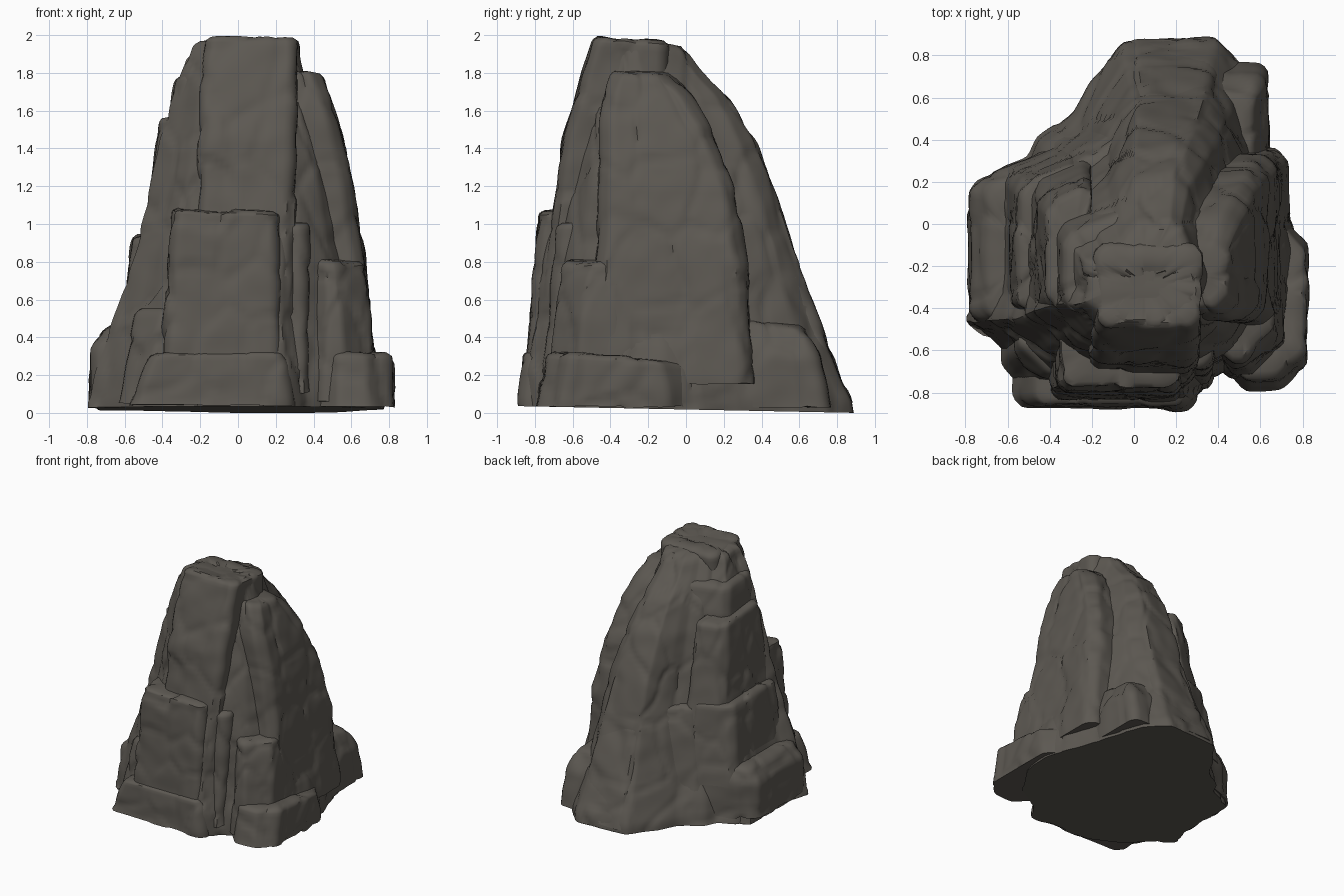
import bpy, bmesh, math
from mathutils import Vector, noise

cube = bpy.data.objects.get("Cube")
if cube:
    bpy.data.objects.remove(cube, do_unlink=True)

STEP = 0.03

# One stone colour
stone = bpy.data.materials.new("dark_stone")
stone.use_nodes = True
COLOUR = (0.108, 0.098, 0.084, 1)
stone.diffuse_color = COLOUR
bsdf = stone.node_tree.nodes["Principled BSDF"]
bsdf.inputs["Base Color"].default_value = COLOUR
bsdf.inputs["Roughness"].default_value = 0.9


def weather(p):
    """Offset along the normal: tall fractured blocks, cracks and soft bumps."""
    q = Vector((p.x * 3.6, p.y * 3.6, p.z * 2.4)) + noise.noise_vector(p * 3) * 0.25
    dist, cells = noise.voronoi(q)
    chunk = noise.noise(cells[0] * 7.3) * 0.018
    crack = max(0, 1 - (dist[1] - dist[0]) / 0.15) * 0.01
    return chunk - crack + noise.noise(p * 3) * 0.01 + noise.noise(p * 8) * 0.008


def loft(name, sections, tilt=(0, 0)):
    """Skin matching polygons [(z, points)], cap, slope the top, weather it."""
    widest = sections[0][1]
    counts = [max(1, math.ceil((widest[i] - widest[i - 1]).length / STEP))
              for i in range(len(widest))]

    def dense(poly):
        return [poly[i - 1].lerp(poly[i], j / k)
                for i, k in enumerate(counts) for j in range(k)]

    rings = []
    for (za, a), (zb, b) in zip(sections, sections[1:]):
        a, b = dense(a), dense(b)
        n = max(1, math.ceil((zb - za) / STEP))
        for i in range(n):
            t = i / n
            rings.append([u.lerp(v, t).to_3d() + Vector((0, 0, za + (zb - za) * t))
                          for u, v in zip(a, b)])
    base, (z, last) = sections[0][0], sections[-1]
    rim = dense(last)
    mid = sum(rim, Vector((0, 0))) / len(rim)
    for scale, drop in ((1, 0.02), (0.92, 0), (0.7, 0), (0.45, 0), (0.2, 0)):
        rings.append([mid.lerp(v, scale).to_3d() + Vector((0, 0, z - drop))
                      for v in rim])

    bm = bmesh.new()
    grid = [[bm.verts.new(p) for p in ring] for ring in rings]
    for low, high in zip(grid, grid[1:]):
        for i in range(len(low)):
            bm.faces.new((low[i - 1], low[i], high[i], high[i - 1]))
    bm.faces.new(grid[-1])
    bm.faces.new(grid[0][::-1])
    for v in bm.verts:
        share = ((v.co.z - base) / (z - base)) ** 4
        v.co.z -= share * Vector(tilt).dot(v.co.xy - mid)
    for _ in range(2):
        bmesh.ops.smooth_vert(bm, verts=bm.verts, factor=0.5, use_axis_x=True,
                              use_axis_y=True, use_axis_z=True)
    bmesh.ops.recalc_face_normals(bm, faces=bm.faces)
    bm.normal_update()
    moves = [v.normal * weather(v.co) for v in bm.verts]
    for v, move in zip(bm.verts, moves):
        v.co += move
        # The underside rises slightly towards the front
        v.co.z = min(2, max(0.018 - 0.02 * v.co.y, v.co.z))
    mesh = bpy.data.meshes.new(name)
    bm.to_mesh(mesh)
    bm.free()
    mesh.materials.append(stone)
    ob = bpy.data.objects.new(name, mesh)
    bpy.context.collection.objects.link(ob)
    bpy.ops.object.select_all(action="DESELECT")
    ob.select_set(True)
    bpy.context.view_layer.objects.active = ob
    bpy.ops.object.shade_smooth_by_angle(angle=math.radians(40))


def block(x0, x1, y0, y1, flare, cut):
    """Rectangle with chipped corners that can widen towards +x."""
    corners = ((x0 + cut, y0), (x1 - cut, y0), (x1, y0 + cut), (x1, y1 - cut),
               (x1 - cut, y1), (x0 + cut, y1), (x0, y1 - cut), (x0, y0 + cut))
    return [Vector((x, y + flare * (x - x0) * (1 if y > (y0 + y1) / 2 else -0.6)))
            for x, y in corners]


def slab(name, *sections, flare=0, cut=0.04, tilt=(0, 0)):
    """Slab leaning on the core; sections are (z, x0, x1, y0, y1)."""
    loft(name, [(z, block(*box, flare, cut)) for z, *box in sections], tilt)


# Core: one ragged footprint fitted to a shrinking box
FOOTPRINT = [(-.75, .2), (-.5, .3), (-.45, .4), (-.28, .52), (-.2, .66), (-.04, .86),
             (.41, .88), (.56, .73), (.63, .5), (.72, .2), (.82, -.1), (.8, -.35),
             (.62, -.63), (.38, -.77), (.27, -.88), (-.25, -.88), (-.5, -.76),
             (-.65, -.6), (-.82, -.48), (-.75, -.3)]
LEVELS = [(-.03, -.81, .78, -.86, .89), (.06, -.81, .78, -.86, .88),
          (.2, -.77, .76, -.85, .82), (.45, -.68, .7, -.8, .71),
          (.8, -.56, .63, -.76, .6), (1.1, -.49, .57, -.69, .51),
          (1.45, -.42, .47, -.62, .37), (1.7, -.34, .37, -.56, .24),
          (1.86, -.28, .33, -.52, .08), (1.97, -.24, .31, -.48, 0)]


def fitted(x0, x1, y0, y1):
    return [Vector((x0 + (x1 - x0) * (x / .82 + 1) / 2,
                    y0 + (y1 - y0) * (y / .88 + 1) / 2)) for x, y in FOOTPRINT[::-1]]


loft("rock_core", [(z, fitted(*box)) for z, *box in LEVELS], tilt=(-.03, .17))

# Front face
slab("front_column", (.6, -.24, .29, -.77, -.2), (1.1, -.22, .3, -.7, -.2),
     (1.45, -.21, .31, -.65, -.15), (1.72, -.2, .32, -.57, -.1),
     (1.98, -.18, .32, -.49, -.1), tilt=(0, .1))
slab("front_block", (.1, -.42, .24, -.86, -.3), (1.08, -.35, .22, -.78, -.3),
     tilt=(.05, 0))
slab("front_base", (.03, -.58, .3, -.88, -.3), (.33, -.47, .25, -.86, -.3))
slab("front_pillar", (.1, .18, .39, -.78, -.2), (1, .2, .37, -.68, -.2))

# Left side
slab("left_flank", (.15, .2, .73, -.5, .36), (.8, .2, .67, -.48, .32),
     (1.2, .2, .61, -.46, .26), (1.55, .15, .53, -.45, .12),
     (1.7, .15, .48, -.43, .03), (1.81, .15, .45, -.4, -.08), cut=.06, tilt=(.1, .1))
slab("left_front_block", (.05, .3, .73, -.74, -.2), (.5, .32, .7, -.7, -.2),
     (.82, .32, .66, -.65, -.2), cut=.15, tilt=(.1, -.1))
slab("left_foot", (.02, .4, .825, -.8, .05), (.3, .4, .815, -.74, 0), cut=.13,
     tilt=(0, .1))
slab("left_back_foot", (.02, .2, .64, .2, .77), (.3, .2, .63, .2, .72),
     (.5, .2, .57, .2, .62), tilt=(.1, .1))

# Right side
slab("right_foot", (.05, -.79, -.35, -.47, .2), (.35, -.78, -.35, -.45, .19),
     (.48, -.7, -.35, -.42, .17), flare=.4, tilt=(-.1, 0))
slab("right_front_foot", (.04, -.64, -.2, -.8, -.2), (.56, -.53, -.2, -.7, -.2),
     cut=.13, tilt=(-.1, 0))
slab("right_ledge", (.3, -.63, -.25, -.46, .26), (.94, -.55, -.25, -.4, .18), flare=.4)
slab("right_terrace", (.7, -.52, -.2, -.44, .22), (1.56, -.42, -.2, -.39, .09),
     flare=.45, tilt=(-.1, .1))
slab("right_shoulder", (1.1, -.44, -.05, -.44, .08), (1.79, -.33, 0, -.4, -.06),
     flare=.4, tilt=(-.1, .1))

# Back face
slab("back_spine", (.02, -.05, .42, .2, .88), (.2, -.03, .41, .2, .81),
     (.8, 0, .38, .2, .6), tilt=(0, .2))
slab("back_right_step", (.05, -.45, .1, .05, .38), (.9, -.3, .1, .05, .28), flare=.6)
